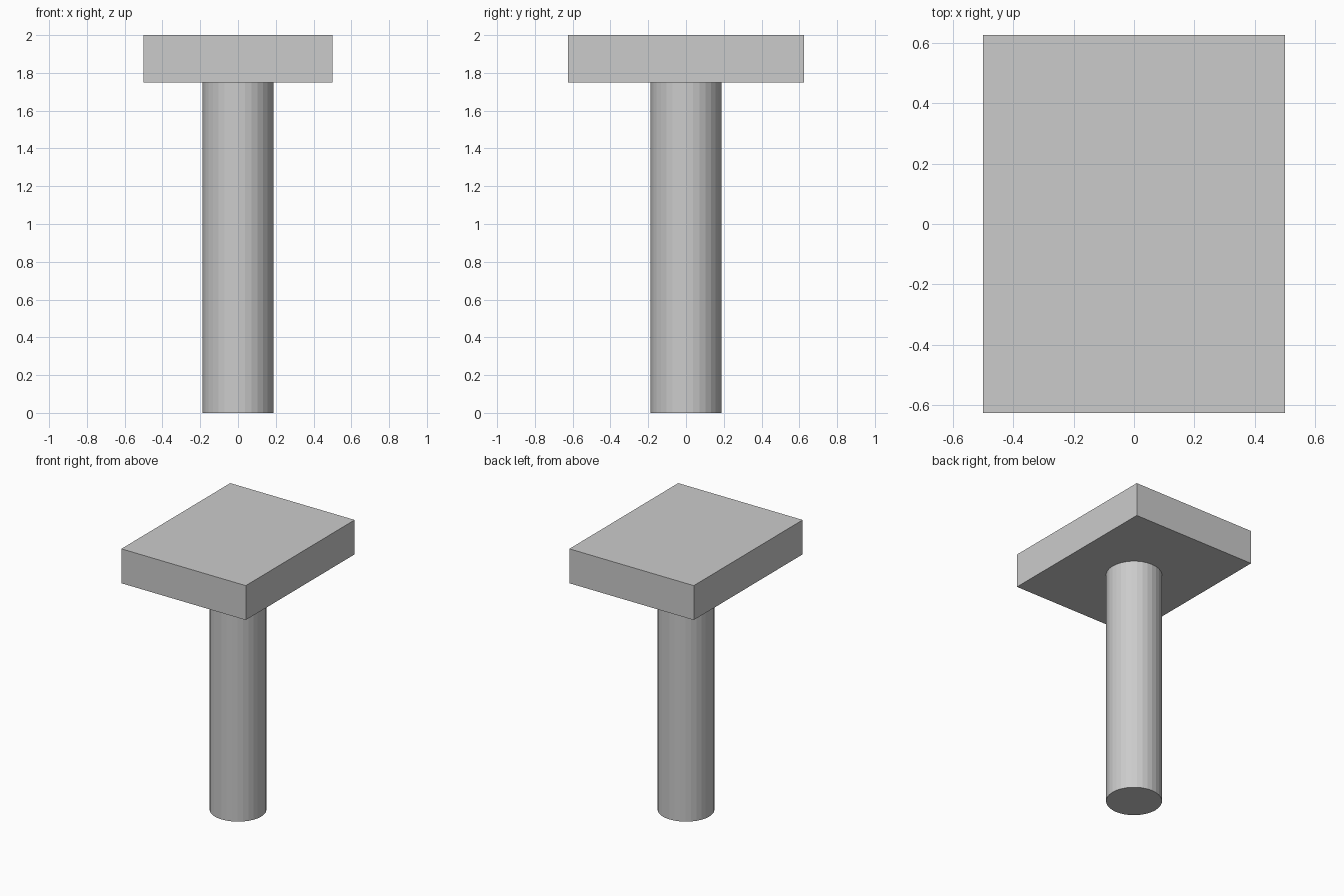
import bpy

if "Cube" in bpy.data.objects:
    bpy.data.objects.remove(bpy.data.objects["Cube"])

grey = bpy.data.materials.new("plain grey")
grey.diffuse_color = (0.6, 0.6, 0.6, 1.0)
grey.use_nodes = True
grey.node_tree.nodes["Principled BSDF"].inputs["Base Color"].default_value = grey.diffuse_color

# Round post standing on the ground
bpy.ops.mesh.primitive_cylinder_add(vertices=32, radius=0.1875, depth=1.75,
                                    location=(0, 0, 0.875))
post = bpy.context.object
post.name = "post"
post.data.materials.append(grey)

# Rectangular slab on top
bpy.ops.mesh.primitive_cube_add(size=1, location=(0, 0, 1.875))
slab = bpy.context.object
slab.name = "top_slab"
slab.scale = (1.0, 1.25, 0.25)
bpy.ops.object.transform_apply(location=False, rotation=False, scale=True)
slab.data.materials.append(grey)
